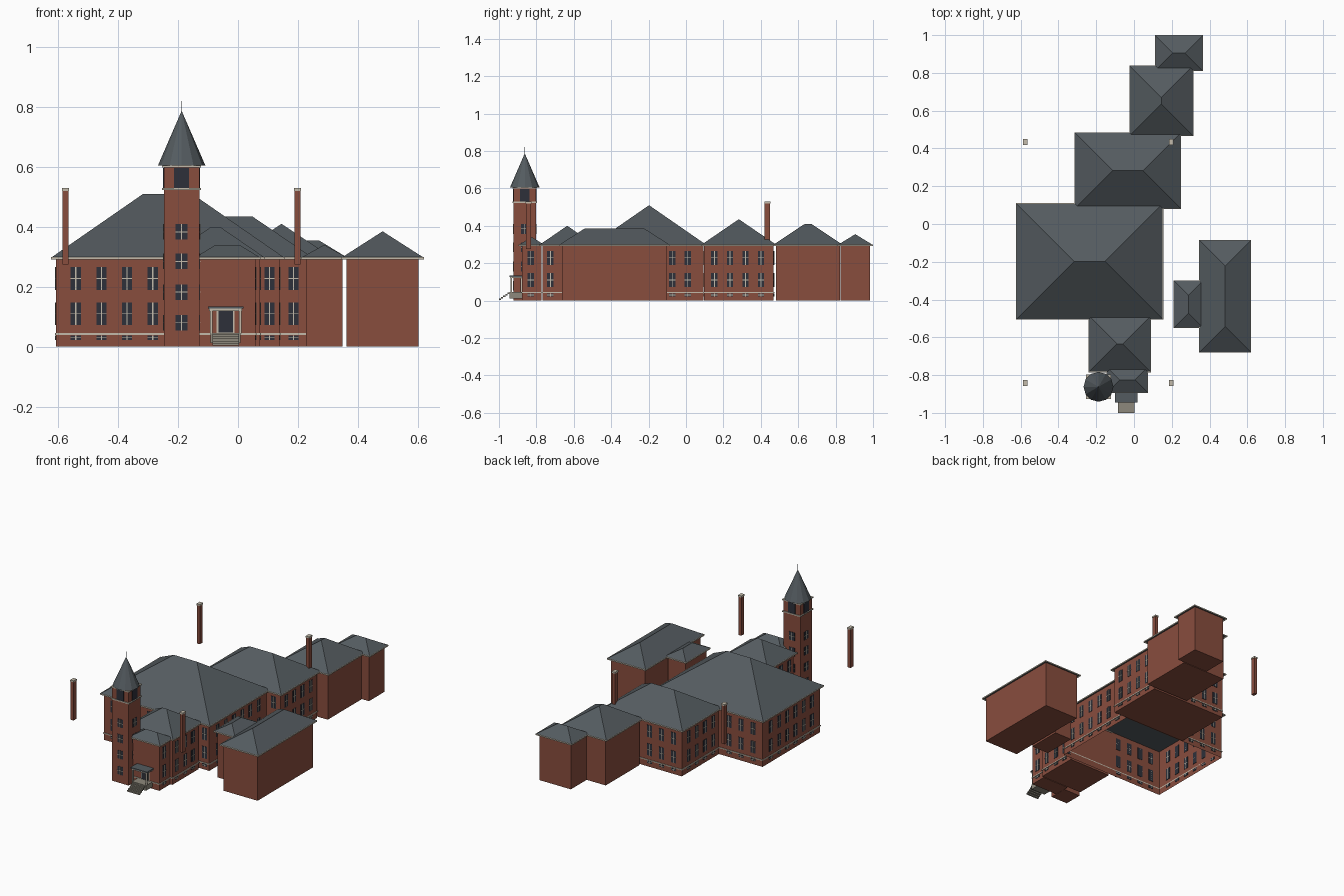
import bpy, bmesh, math
from mathutils import Matrix, Vector

cube = bpy.data.objects.get("Cube")
if cube:
    bpy.data.objects.remove(cube)


def material(name, rgb):
    m = bpy.data.materials.new(name)
    m.diffuse_color = (*rgb, 1)
    m.use_nodes = True
    m.node_tree.nodes["Principled BSDF"].inputs["Base Color"].default_value = (*rgb, 1)
    return m


BRICK = material("red_brick", (0.25, 0.075, 0.048))
SLATE = material("grey_slate", (0.088, 0.104, 0.115))
CREAM = material("pale_stone", (0.55, 0.50, 0.41))
GLASS = material("dark_glass", (0.026, 0.03, 0.042))
CONCRETE = material("step_concrete", (0.27, 0.25, 0.20))


def finish(name, bm, *mats):
    mesh = bpy.data.meshes.new(name)
    bm.to_mesh(mesh)
    bm.free()
    for m in mats:
        mesh.materials.append(m)
    ob = bpy.data.objects.new(name, mesh)
    bpy.context.collection.objects.link(ob)
    return ob


def add_box(bm, lo, hi, mat=0):
    lo, hi = Vector(lo), Vector(hi)
    size = hi - lo
    made = bmesh.ops.create_cube(bm, size=1, matrix=Matrix.Translation((lo + hi) / 2)
                                 @ Matrix.Diagonal((*size, 1)))
    faces = {f for v in made["verts"] for f in v.link_faces}
    for f in faces:
        f.material_index = mat
    return faces


def box(name, lo, hi, mat):
    bm = bmesh.new()
    add_box(bm, lo, hi)
    return finish(name, bm, mat)


def band(name, rect, z0, z1, out, mat=CREAM):
    """Four strips running round the outside of a rectangular wall."""
    x0, x1, y0, y1 = rect
    bm = bmesh.new()
    for y, s in ((y0, -1), (y1, 1)):
        add_box(bm, (x0 - out, min(y, y + s * out), z0), (x1 + out, max(y, y + s * out), z1))
    for x, s in ((x0, -1), (x1, 1)):
        add_box(bm, (min(x, x + s * out), y0, z0), (max(x, x + s * out), y1, z1))
    finish(name, bm, mat)


def hip_roof(name, rect, z0, top):
    """Hipped roof whose ridge follows the longer side."""
    x0, x1, y0, y1 = rect
    cx, cy, w, d = (x0 + x1) / 2, (y0 + y1) / 2, x1 - x0, y1 - y0
    rx, ry = max(w - d, 0) / 2, max(d - w, 0) / 2
    bm = bmesh.new()
    a, b, c, e = [bm.verts.new((x, y, z0)) for x, y in ((x0, y0), (x1, y0), (x1, y1), (x0, y1))]
    p = bm.verts.new((cx - rx, cy - ry, top))
    q = bm.verts.new((cx + rx, cy + ry, top))
    if w > d:
        sides = ((a, b, q, p), (b, c, q), (c, e, p, q), (e, a, p))
    else:
        sides = ((a, b, p), (b, c, q, p), (c, e, q), (e, a, p, q))
    for f in sides + ((e, c, b, a),):
        bm.faces.new(f)
    finish(name, bm, SLATE)


def plate(bm, side, wall, u, z, w, h, thick, mat):
    """Thin plate on a wall; side is front, back, left or right."""
    s = -1 if side in ("front", "right_neg") else 1
    lo, hi = sorted((wall - s * 0.002, wall + s * thick))
    if side in ("front", "back"):
        add_box(bm, (u - w / 2, lo, z - h / 2), (u + w / 2, hi, z + h / 2), mat)
    else:
        add_box(bm, (lo, u - w / 2, z - h / 2), (hi, u + w / 2, z + h / 2), mat)


def window(bm, side, wall, u, z, w, h, bar=0.004):
    plate(bm, side, wall, u, z, w, h, 0.002, 0)
    plate(bm, side, wall, u, z, bar, h, 0.004, 1)
    plate(bm, side, wall, u, z, w, 0.003, 0.004, 1)


def wall_planes(rect):
    x0, x1, y0, y1 = rect
    return {"front": y0, "back": y1, "right_neg": x0, "left": x1}


def grid(start, step, n):
    return [start + step * i for i in range(n)]


EAVE, HANG = 0.297, 0.017


def block(name, roof, top, windows=None, open_floor=False):
    """Brick block with cornice, hipped roof, and optional windows and stone course."""
    x0, x1, y0, y1 = roof
    rect = (x0 + HANG, x1 - HANG, y0 + HANG, y1 - HANG)
    bm = bmesh.new()
    faces = add_box(bm, (rect[0], rect[2], 0), (rect[1], rect[3], EAVE))
    if open_floor:
        ends = [f for f in faces if abs(f.normal.z) > 0.9]
        bmesh.ops.delete(bm, geom=ends, context="FACES_ONLY")
    finish(name + "_walls", bm, BRICK)
    inner = (x0 + 0.003, x1 - 0.003, y0 + 0.003, y1 - 0.003)
    band(name + "_cornice", inner, EAVE - 0.006, EAVE + 0.002, 0.003)
    hip_roof(name + "_roof", roof, EAVE, top)
    if windows:
        band(name + "_stone_course", rect, 0.040, 0.046, 0.004)
        planes = wall_planes(rect)
        bm = bmesh.new()
        for side, spots in windows.items():
            for u in spots:
                window(bm, side, planes[side], u, 0.228, 0.034, 0.076)
                window(bm, side, planes[side], u, 0.110, 0.034, 0.076)
                window(bm, side, planes[side], u, 0.030, 0.034, 0.016)
        finish(name + "_windows", bm, GLASS, CREAM)


# Building blocks
main_y = grid(-0.405, 0.083, 6)
back_y = grid(0.152, 0.083, 4)
wing_y = [-0.725, -0.64, -0.56]
block("main_hall", (-0.624, 0.155, -0.505, 0.11), 0.51,
      {"front": grid(-0.541, 0.0855, 4) + [0.105], "back": grid(-0.541, 0.0855, 3),
       "right_neg": main_y, "left": main_y}, open_floor=True)
block("rear_hall", (-0.315, 0.25, 0.08, 0.485), 0.435,
      {"front": [0.185], "back": grid(-0.24, 0.085, 3), "right_neg": back_y, "left": back_y})
block("rear_wing", (-0.025, 0.315, 0.465, 0.84), 0.41)
block("rear_end", (0.11, 0.365, 0.81, 1.0), 0.355)
block("front_wing", (-0.24, 0.09, -0.785, -0.485), 0.40, {"left": wing_y, "right_neg": wing_y})
block("entrance_bay", (-0.145, 0.075, -0.895, -0.755), 0.34, {"left": [-0.83]})
block("side_house", (0.345, 0.62, -0.68, -0.085), 0.385)
block("side_link", (0.21, 0.365, -0.55, -0.30), 0.34)

# Tower
TX, TY, TR = -0.188, -0.862, 0.059
tower = (TX - TR, TX + TR, TY - TR, TY + TR)
box("tower_shaft", (tower[0], tower[2], 0), (tower[1], tower[3], 0.6), BRICK)
for name, z in (("tower_lower_band", 0.523), ("tower_upper_band", 0.598)):
    o = TR + 0.006
    box(name, (TX - o, TY - o, z), (TX + o, TY + o, z + 0.007), CREAM)
bm = bmesh.new()
for side, wall in wall_planes(tower).items():
    u = TX if side in ("front", "back") else TY
    for z in (0.08, 0.182, 0.285, 0.383):
        window(bm, side, wall, u, z, 0.04, 0.052)
    plate(bm, side, wall, u, 0.563, 0.05, 0.066, 0.003, 0)
finish("tower_windows", bm, GLASS, CREAM)


def cone(name, r1, r2, z0, z1, n):
    bm = bmesh.new()
    bmesh.ops.create_cone(bm, cap_ends=True, segments=n, radius1=r1, radius2=r2, depth=z1 - z0,
                          matrix=Matrix.Translation((TX, TY, (z0 + z1) / 2)))
    finish(name, bm, SLATE)


cone("tower_spire", 0.079, 0.0005, 0.605, 0.786, 12)
cone("spire_rod", 0.0015, 0.001, 0.78, 0.82, 6)

# Chimneys
for x in (-0.575, 0.198):
    for y in (-0.842, 0.435):
        box("chimney", (x - 0.010, y - 0.014, 0.275), (x + 0.010, y + 0.014, 0.522), BRICK)
        box("chimney_cap", (x - 0.012, y - 0.016, 0.520), (x + 0.012, y + 0.016, 0.530), CREAM)

# Entrance door, porch and steps
PX = -0.041
bm = bmesh.new()
plate(bm, "front", -0.878, PX, 0.084, 0.060, 0.080, 0.003, 1)
plate(bm, "front", -0.878, PX, 0.083, 0.047, 0.072, 0.006, 0)
finish("front_door", bm, GLASS, CREAM)
box("porch_floor", (PX - 0.05, -0.943, 0.012), (PX + 0.05, -0.875, 0.045), CONCRETE)
box("porch_beam", (PX - 0.055, -0.941, 0.120), (PX + 0.055, -0.875, 0.127), CREAM)
box("porch_roof", (PX - 0.059, -0.945, 0.127), (PX + 0.059, -0.875, 0.134), SLATE)
for s in (-1, 1):
    x = PX + s * 0.048
    box("porch_post", (x - 0.004, -0.938, 0.045), (x + 0.004, -0.930, 0.121), CREAM)
bm = bmesh.new()
for i in range(5):
    y, z = -0.943 - 0.0114 * i, 0.042 - 0.0075 * i
    add_box(bm, (PX - 0.044, y - 0.0114, z - 0.008), (PX + 0.044, y, z))
finish("front_steps", bm, CONCRETE)
